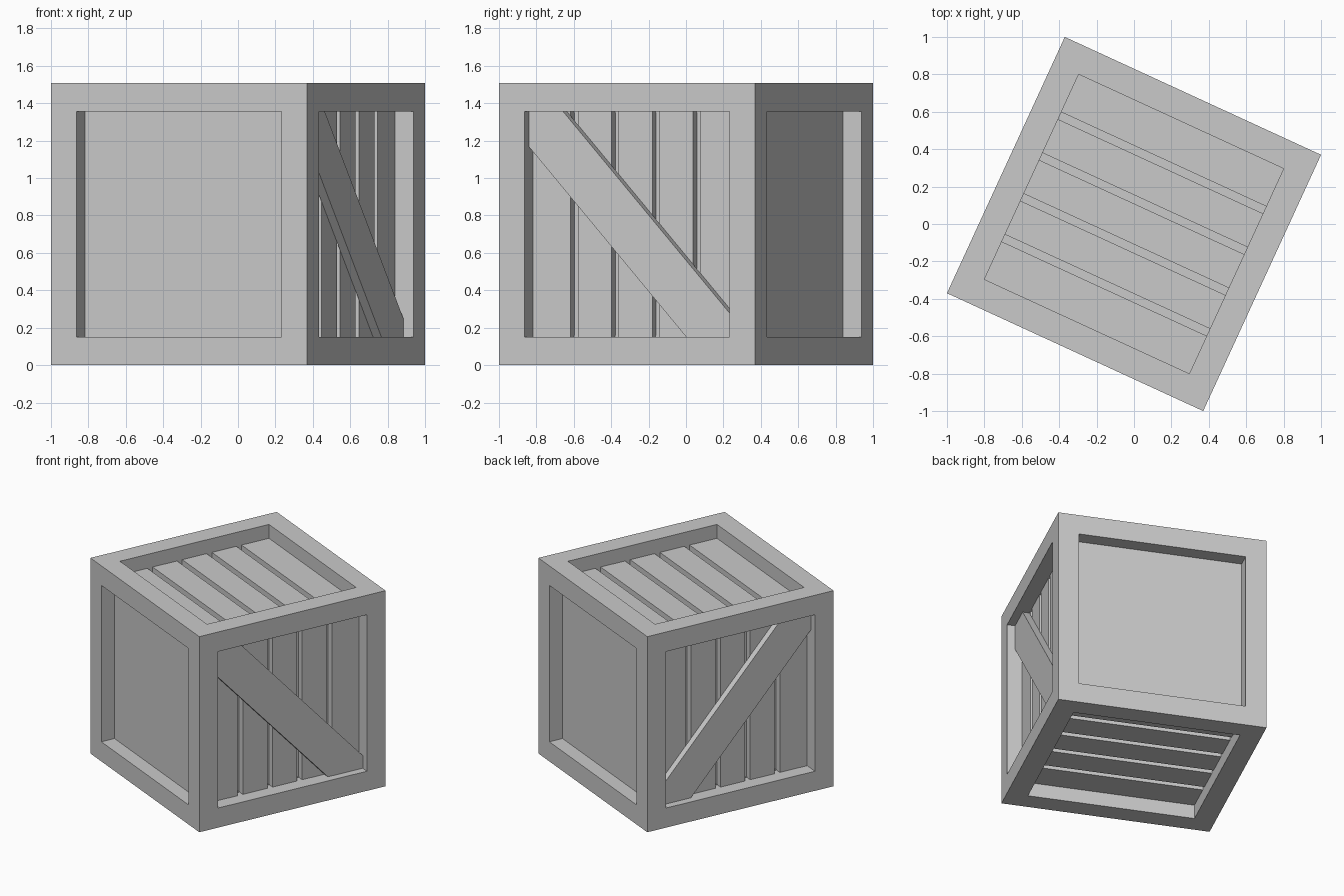
import bpy, bmesh, math
from mathutils import Matrix, Vector

cube = bpy.data.objects.get("Cube")
if cube:
    bpy.data.objects.remove(cube, do_unlink=True)

HALF = 0.754       # half of the crate's side
OPEN = 0.603       # half of each opening in the frame
FLOOR = 0.596      # backing behind the planks
FACE = 0.647       # outer surface of planks and plain panels
BRACE = 0.696      # outer surface of the diagonal braces
PLACE = Matrix.Translation((0, 0, HALF)) @ Matrix.Rotation(math.radians(-24.7), 4, "Z")

grey = bpy.data.materials.new("plain_grey")
grey.use_nodes = True
grey.diffuse_color = (0.59, 0.59, 0.59, 1)
for node in grey.node_tree.nodes:
    if node.type == "BSDF_PRINCIPLED":
        node.inputs["Base Color"].default_value = grey.diffuse_color


def add_object(name, bm):
    bmesh.ops.recalc_face_normals(bm, faces=bm.faces[:])
    mesh = bpy.data.meshes.new(name)
    bm.to_mesh(mesh)
    bm.free()
    mesh.materials.append(grey)
    obj = bpy.data.objects.new(name, mesh)
    obj.matrix_world = PLACE
    bpy.context.collection.objects.link(obj)


def add_box(bm, low, high):
    low, high = Vector(low), Vector(high)
    matrix = Matrix.Translation((low + high) / 2) @ Matrix.Diagonal((*(high - low), 1))
    bmesh.ops.create_cube(bm, size=1, matrix=matrix)


# Frame: a cube with a flat border and a straight-walled recess on every side
bm = bmesh.new()
bmesh.ops.create_cube(bm, size=2 * HALF)
sides = bm.faces[:]
bmesh.ops.inset_individual(bm, faces=sides, thickness=HALF - OPEN, use_even_offset=True)
panels = bmesh.ops.extrude_discrete_faces(bm, faces=sides)["faces"]
for panel in panels:
    centre = panel.calc_center_median()
    level = FACE if abs(centre.y) > OPEN else FLOOR
    shift = centre.normalized() * (level - HALF)
    for vert in panel.verts:
        vert.co += shift
add_object("crate_frame", bm)

# Planks: five slats on the top, bottom and both braced sides
gaps = [-0.36, -0.12, 0.12, 0.36]
starts = [-OPEN] + [g + 0.021 for g in gaps]
ends = [g - 0.021 for g in gaps] + [OPEN]
for name, axis, sign in (("top", 2, 1), ("bottom", 2, -1), ("left", 0, 1), ("right", 0, -1)):
    bm = bmesh.new()
    depth = sorted((sign * (FLOOR - 0.01), sign * FACE))
    for start, end in zip(starts, ends):
        low, high = [-OPEN, start, -OPEN], [OPEN, end, OPEN]
        low[axis], high[axis] = depth
        add_box(bm, low, high)
    add_object(name + "_planks", bm)


# Braces: diagonal boards trimmed to the opening
def add_brace(name, sign, top_y, high_z, low_z, bottom_y):
    outline = [(-OPEN, OPEN), (-OPEN, high_z), (bottom_y, -OPEN),
               (OPEN, -OPEN), (OPEN, low_z), (top_y, OPEN)]
    bm = bmesh.new()
    face = bm.faces.new([bm.verts.new((sign * FACE, y, z)) for y, z in outline])
    result = bmesh.ops.extrude_face_region(bm, geom=[face])
    for item in result["geom"]:
        if isinstance(item, bmesh.types.BMVert):
            item.co.x = sign * BRACE
    add_object(name, bm)


add_brace("left_brace", 1, -0.404, 0.412, -0.505, 0.321)
add_brace("right_brace", -1, -0.367, 0.462, -0.462, 0.367)
